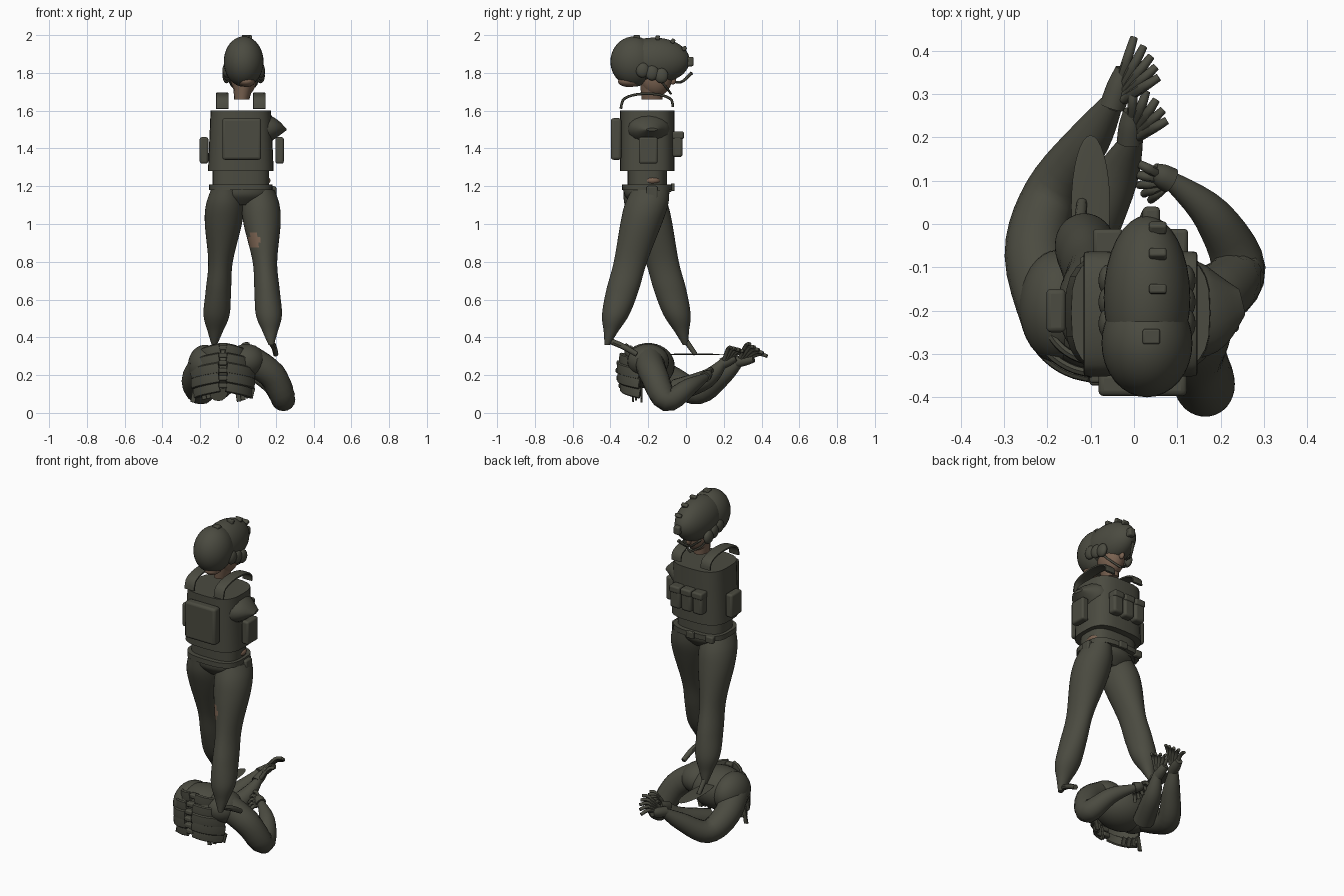
import bpy, bmesh, random
from math import sin, cos, pi, tau, radians, copysign, sqrt
from mathutils import Vector, Matrix

random.seed(4)
if "Cube" in bpy.data.objects:
    bpy.data.objects.remove(bpy.data.objects["Cube"])


def material(name, rgb):
    mat = bpy.data.materials.new(name)
    mat.use_nodes = True
    mat.diffuse_color = (*rgb, 1)
    mat.node_tree.nodes["Principled BSDF"].inputs["Base Color"].default_value = (*rgb, 1)
    return mat


OLIVE = material("dark olive", (.07, .07, .052))
SKIN = material("brown skin", (.19, .12, .08))


def finish(name, bm, mat, bevel=0):
    bmesh.ops.recalc_face_normals(bm, faces=bm.faces)
    mesh = bpy.data.meshes.new(name)
    bm.to_mesh(mesh)
    bm.free()
    mesh.materials.append(mat)
    part = bpy.data.objects.new(name, mesh)
    bpy.context.collection.objects.link(part)
    if bevel:
        modifier = part.modifiers.new("rounded edges", "BEVEL")
        modifier.width, modifier.segments = bevel, 3
    bpy.ops.object.select_all(action="DESELECT")
    part.select_set(True)
    bpy.context.view_layer.objects.active = part
    bpy.ops.object.shade_smooth_by_angle(angle=radians(45))
    return part


def box(name, center, size, turn=0, axis="X"):
    bm = bmesh.new()
    bmesh.ops.create_cube(bm, size=1)
    bm.transform(Matrix.Translation(center) @ Matrix.Rotation(turn, 4, axis) @ Matrix.Diagonal((*size, 1)))
    finish(name, bm, OLIVE, bevel=min(size) / 4)


def ball(name, center, radii, mat=OLIVE):
    bm = bmesh.new()
    bmesh.ops.create_uvsphere(bm, u_segments=32, v_segments=20, radius=1)
    bm.transform(Matrix.Translation(center) @ Matrix.Diagonal((*radii, 1)))
    finish(name, bm, mat)


def spline(points, steps):
    """Smooth curve through all points, whatever they hold."""
    points = [Vector(p) for p in points]
    padded = [points[0], *points, points[-1]]
    curve = []
    for a, b, c, d in zip(padded, padded[1:], padded[2:], padded[3:]):
        for t in (k / steps for k in range(steps)):
            bend = (2 * a - 5 * b + 4 * c - d) * t + (3 * b - a - 3 * c + d) * t * t
            curve.append(b + (c - a + bend) * t / 2)
    return curve + [points[-1]]


def loft(name, path, mat=OLIVE, level=False, power=1, sides=16, steps=5):
    """Skin over rings (x, y, z, half width, half depth); a low power squares them."""
    bm = bmesh.new()
    path = spline(path, steps)
    rings = []
    for i, p in enumerate(path):
        u, v = Vector((1, 0, 0)), Vector((0, 1, 0))
        if not level:
            along = path[min(i + 1, len(path) - 1)] - path[max(i - 1, 0)]
            along = Vector(along[:3]).normalized()
            u = along.cross(Vector((0, 0, 1))).normalized()
            v = u.cross(along)
        ring = []
        for k in range(sides):
            c, s = (copysign(abs(w) ** power, w) for w in (cos(tau * k / sides), sin(tau * k / sides)))
            ring.append(bm.verts.new(Vector(p[:3]) + u * c * p[3] + v * s * p[4]))
        rings.append(ring)
    for low, high in zip(rings, rings[1:]):
        for k in range(sides):
            j = (k + 1) % sides
            bm.faces.new((low[k], low[j], high[j], high[k]))
    bm.faces.new(rings[0])
    bm.faces.new(rings[-1])
    return finish(name, bm, mat)


def limb(name, points, thick, thin, sides=16):
    """Round tube that keeps its girth at first and tapers towards the end."""
    last = len(points) - 1
    radii = [thin + (thick - thin) * (1 - (i / last) ** 2) for i in range(last + 1)]
    loft(name, [(*p, r, r) for p, r in zip(points, radii)], sides=sides)


def barrel(name, bottom, top, width, depth, taper=1):
    """Squared upright band around the body axis."""
    loft(name, [(BODY.x, BODY.y, bottom, width, depth),
                (BODY.x, BODY.y, top, width * taper, depth)], level=True, power=.65, sides=28, steps=1)


BODY = Vector((.015, -.205, 0))
HEAD = Vector((.03, -.15, 1.86))

# Helmet with its rear bulge, top mounts and headset
SHELL = Vector((.1, .19, .122))
CROWN = HEAD + Vector((0, -.02, .005))
ball("helmet_rear", HEAD + Vector((0, -.125, 0)), (.105, .125, .133))
ball("helmet_shell", CROWN, SHELL)
for k in range(3):
    a = radians(32 + 26 * k)
    box("helmet_mount", CROWN + Vector((.025, SHELL.y * cos(a), SHELL.z * sin(a))),
        (.04, .022, .025), turn=a - pi / 2)
box("rear_mount", HEAD + Vector((.01, -.11, .13)), (.04, .035, .02))
box("goggle_mount", HEAD + Vector((.01, .165, 0)), (.04, .05, .05))
for side in (-1, 1):
    for k in range(3):
        ball("headset_cup", HEAD + Vector((side * .09, .05 * k - .08, -.045 - .015 * k)), (.022, .036, .04))
    limb("chin_strap", [HEAD + Vector((side * .08, 0, -.08)), HEAD + Vector((side * .06, .04, -.13)),
                        HEAD + Vector((0, .07, -.17))], .006, .006, sides=8)
limb("microphone", [HEAD + Vector((-.06, .05, -.09)), HEAD + Vector((-.03, .12, -.11)),
                    HEAD + Vector((0, .18, -.06))], .006, .01, sides=8)

# Face, nape and neck
ball("face", HEAD + Vector((0, -.01, -.09)), (.068, .085, .095), SKIN)
ball("nose", HEAD + Vector((0, .08, -.1)), (.013, .018, .022), SKIN)
ball("nape", HEAD + Vector((.015, -.15, -.105)), (.045, .06, .03), SKIN)
loft("neck", [(HEAD.x - .01, HEAD.y - .03, 1.66, .04, .055), (HEAD.x, HEAD.y - .03, 1.76, .058, .065)],
     SKIN, level=True)

# Vest, shirt and belt
barrel("vest", 1.28, 1.6, .174, .144, taper=.92)
barrel("shirt_waist", 1.17, 1.3, .15, .105)
barrel("belt", 1.18, 1.21, .168, .133)
loft("sleeve_stub", [(.1, -.2, 1.5, .12, .095), (.18, -.195, 1.505, .1, .065), (.25, -.18, 1.5, .03, .008)])

# Equipment around the vest and belt
box("back_pack", (.02, -.37, 1.45), (.205, .055, .22))
for k in (-1, 0, 1):
    x = BODY.x + k * .075
    box("magazine_pouch", (x, -.045, 1.42), (.066, .055, .13))
    box("magazine_flap", (x, -.042, 1.47), (.07, .062, .04))
for side in (-1, 1):
    box("side_pouch", (.02 + side * .2, -.2, 1.39), (.045, .1, .14))
    x = BODY.x + side * .098
    loft("shoulder_strap", [(x, BODY.y - .14 * cos(a), 1.61 + .08 * sin(a) ** .6, .033, .007)
                            for a in (pi * k / 8 for k in range(8))] + [(x, -.07, 1.62, .033, .007)],
         power=.5, steps=2)
box("belt_holster", (.185, -.18, 1.15), (.035, .06, .1))
box("belt_buckle", (.02, -.07, 1.195), (.05, .02, .04))
box("belt_pouch", (-.1, -.09, 1.19), (.05, .03, .04))
ball("hip_patch", (.14, -.18, 1.23), (.032, .045, .022), SKIN)

# Trousers: pelvis and two striding legs that taper to bare points
loft("pelvis", [(.02, -.21, 1.2, .145, .12), (.02, -.21, 1.15, .15, .115), (.02, -.21, 1.1, .09, .07)],
     level=True, sides=24)
for side, name in ((-1, "forward_leg"), (1, "rear_leg")):
    rings = []
    for z, width, depth in ((1.18, .08, .1), (1.1, .1, .115), (1, .098, .11), (.8, .065, .088),
                            (.65, .067, .086), (.52, .069, .072), (.43, .04, .038), (.36, .014, .014)):
        drop = 1.1 - z
        rings.append((.025 + side * (.095 + .075 * drop), -.21 - side * .28 * drop, z, width, depth))
    leg = loft(name, rings, level=True, sides=36, steps=8)
    leg.data.materials.append(SKIN)
    # Torn cloth shows skin at the back of the rear thigh
    for face in leg.data.polygons:
        torn = side > 0 and (face.center - Vector((.085, -.33, .91))).length < .042
        face.material_index = int(torn)
limb("forward_foot_stub", [(-.125, 0, .38), (-.12, .05, .31)], .015, .012, sides=8)
limb("rear_foot_stub", [(.17, -.4, .38), (.19, -.33, .35), (.2, -.26, .31)], .016, .014, sides=8)
ball("foot_sole", (-.1, .04, .31), (.045, .165, .004))

# Fallen upper body: chest, spine, torn rib bands and ragged flaps
CHEST = Vector((-.08, -.2, .22))
ball("fallen_chest", CHEST + Vector((0, 0, .03)), (.16, .14, .12))
for row in range(6):
    rise = .125 - row * .04
    box("spine_segment", CHEST + Vector((0, -.155 * sqrt(1 - (rise / .17) ** 2), rise)), (.045, .035, .026))
for side in (-1, 1):
    for row in range(5):
        rise = .12 - row * .05
        swell = .158 * sqrt(1 - (rise / .18) ** 2)
        arc = []
        for k in range(6):
            a = .12 + k * .23
            spot = Vector((side * swell * 1.08 * sin(a), -swell * cos(a), rise - k * .007))
            arc.append((*(CHEST + spot), .01, .03))
        loft("rib_band", arc, power=.6, sides=8, steps=2)
    for k in range(4):
        height = random.uniform(.05, .09)
        spot = Vector((side * (.08 + .024 * k), .015 * k - .08, -.1 - height / 4))
        box("torn_flap", CHEST + spot, (.025, .01, height), turn=random.uniform(-.3, .3), axis="Y")

# Arms
ball("left_shoulder", (.045, -.2, .275), (.1, .11, .09))
ball("right_shoulder", (-.175, -.19, .25), (.09, .13, .11))
limb("left_arm", [(.05, -.2, .29), (.18, -.17, .2), (.24, -.1, .07), (.18, .02, .14), (.08, .105, .19)], .078, .02)
limb("right_arm", [(-.18, -.23, .26), (-.225, -.07, .17), (-.19, .07, .11), (-.1, .2, .2), (-.05, .28, .27)],
     .077, .026)
limb("inner_forearm", [(-.11, -.05, .12), (-.04, .11, .18), (0, .2, .27)], .06, .022)


def hand(name, wrist, tip, fan, lift):
    """Palm and five curled fingers, each turned and lifted a little more than the last."""
    wrist, reach = Vector(wrist), Vector(tip) - Vector(wrist)
    limb(name + "_palm", [wrist, wrist + reach * .3, wrist + reach * .55], .03, .02)
    for k in range(5):
        way = Matrix.Rotation(radians(fan * k), 3, "Z") @ reach * (1 - .06 * k) + Vector((0, 0, lift * k))
        bend = Vector((0, 0, .02))
        limb(name + "_finger", [wrist + way * .25, wrist + way * .7 + bend, wrist + way], .012, .009, sides=8)


hand("right_hand", (-.05, .27, .27), (0, .43, .3), fan=-10, lift=.018)
hand("inner_hand", (-.01, .19, .26), (0, .32, .32), fan=-14, lift=.01)
hand("left_hand", (.085, .1, .19), (.01, .14, .22), fan=18, lift=-.02)
